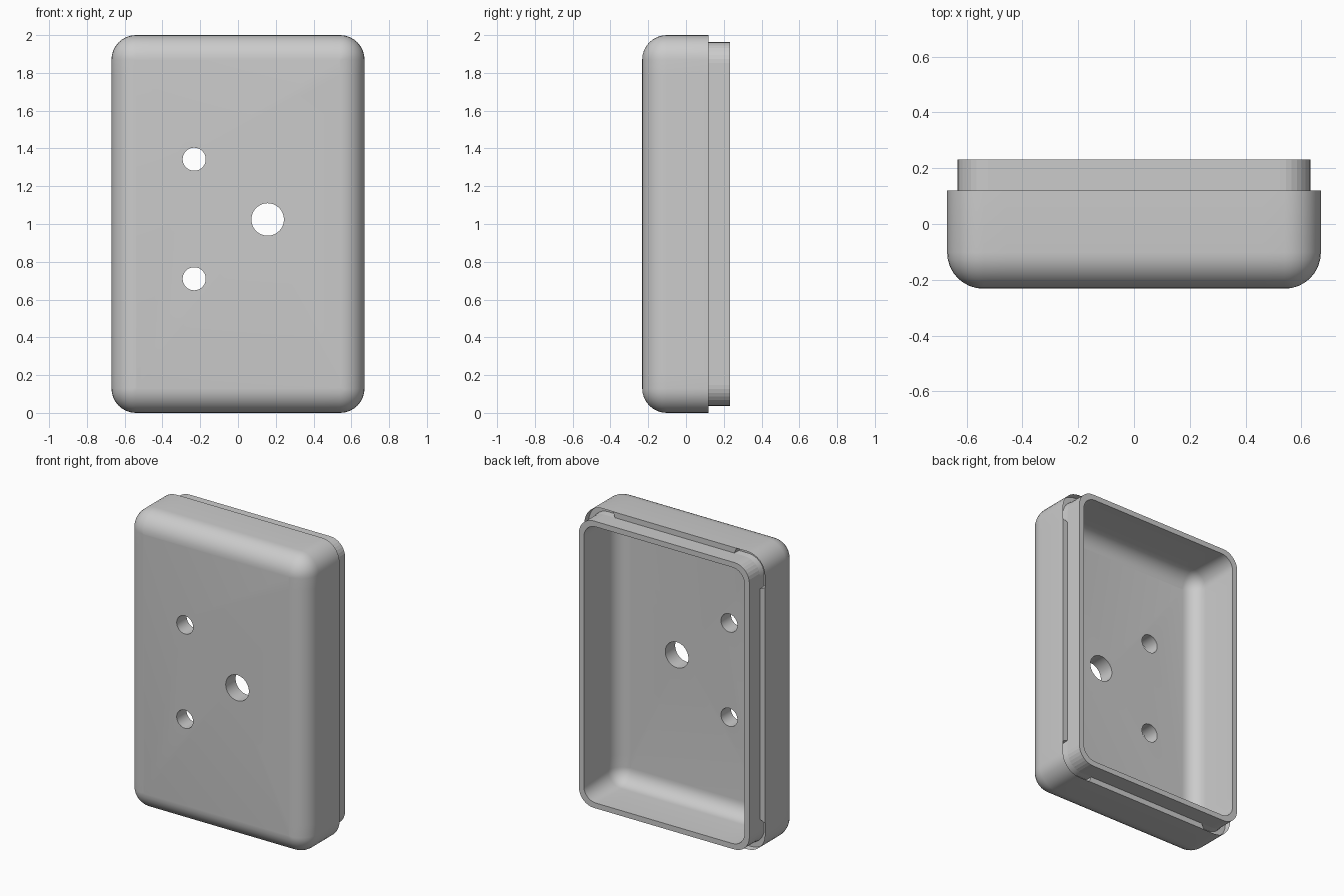
import bpy, bmesh
from math import sin, cos, pi

old = bpy.data.objects.get("Cube")
if old:
    bpy.data.objects.remove(old, do_unlink=True)

SEG = 8
MID_Z = 1.0
RUN = 0.08            # straight run added to each end of a corner
PER_CORNER = SEG + 3

grey = bpy.data.materials.new("light_grey")
grey.use_nodes = True
grey.diffuse_color = (0.6, 0.6, 0.6, 1)
grey.node_tree.nodes["Principled BSDF"].inputs["Base Color"].default_value = (0.6, 0.6, 0.6, 1)


def rounded_ring(bm, hx, hz, r, y):
    """Rounded rectangle loop standing upright at depth y."""
    r = max(r, 0.003)
    ring = []
    for corner, (sx, sz) in enumerate([(1, 1), (-1, 1), (-1, -1), (1, -1)]):
        start = corner * pi / 2
        cx, cz = sx * (hx - r), MID_Z + sz * (hz - r)
        arc = [(cx + r * cos(start + i / SEG * pi / 2), cz + r * sin(start + i / SEG * pi / 2))
               for i in range(SEG + 1)]
        before = (arc[0][0] + RUN * sin(start), arc[0][1] - RUN * cos(start))
        after = (arc[-1][0] - RUN * cos(start), arc[-1][1] - RUN * sin(start))
        ring += [bm.verts.new((x, y, z)) for x, z in [before] + arc + [after]]
    return ring


def fillet(hx, hz, r, y):
    """Rings rounding the wall into a flat face at depth y, flat face first."""
    steps = [i / SEG * pi / 2 for i in range(SEG + 1)]
    return [(hx - r * (1 - sin(a)), hz - r * (1 - sin(a)), r * sin(a), y + r * (1 - cos(a)))
            for a in steps]


# Section from the outer front face, over the lip, to the cavity floor
outer = fillet(0.67, 1.0, 0.13, -0.232)
ledge = [(0.67, 1.0, 0.13, 0.12), (0.633, 0.963, 0.11, 0.12)]
rim = [(0.633, 0.963, 0.11, 0.232), (0.597, 0.927, 0.09, 0.232)]
inner = fillet(0.597, 0.927, 0.1, -0.127)[::-1]

bm = bmesh.new()
rings = [rounded_ring(bm, *s) for s in outer + ledge + rim + inner]
corner_ledges = []
for n, (a, b) in enumerate(zip(rings, rings[1:])):
    for i in range(len(a)):
        j = (i + 1) % len(a)
        face = bm.faces.new((a[i], a[j], b[j], b[i]))
        if n == len(outer) and i % PER_CORNER < PER_CORNER - 1:
            corner_ledges.append(face)
bm.faces.new(rings[0])
bm.faces.new(rings[-1])
bmesh.ops.recalc_face_normals(bm, faces=bm.faces)

# Recesses in the ledge at the four corners
bmesh.ops.inset_region(bm, faces=corner_ledges, thickness=0.004, use_even_offset=True)
for v in {v for f in corner_ledges for v in f.verts}:
    v.co.y -= 0.04

mesh = bpy.data.meshes.new("case_shell")
bm.to_mesh(mesh)
bm.free()
mesh.materials.append(grey)
shell = bpy.data.objects.new("case_shell", mesh)
bpy.context.collection.objects.link(shell)

# Round holes through the front wall
for x, z, r in [(0.157, 1.024, 0.086), (-0.232, 1.343, 0.061), (-0.232, 0.71, 0.061)]:
    bpy.ops.mesh.primitive_cylinder_add(vertices=48, radius=r, depth=0.3,
                                        location=(x, -0.2, z), rotation=(pi / 2, 0, 0))
    cutter = bpy.context.object
    cutter.name = "hole_cutter"
    cutter.hide_render = True
    cutter.data.materials.append(grey)
    bpy.context.view_layer.objects.active = shell
    cut = shell.modifiers.new("hole", "BOOLEAN")
    cut.operation = "DIFFERENCE"
    cut.solver = "EXACT"
    cut.object = cutter
    bpy.ops.object.modifier_apply(modifier=cut.name)
    bpy.data.objects.remove(cutter, do_unlink=True)

# Smooth rounds, crisp rims, faceted lip
bpy.ops.object.select_all(action="DESELECT")
shell.select_set(True)
bpy.context.view_layer.objects.active = shell
bpy.ops.object.shade_smooth_by_angle(angle=pi / 6)
for p in shell.data.polygons:
    if 0.125 < p.center.y < 0.23:
        p.use_smooth = False
